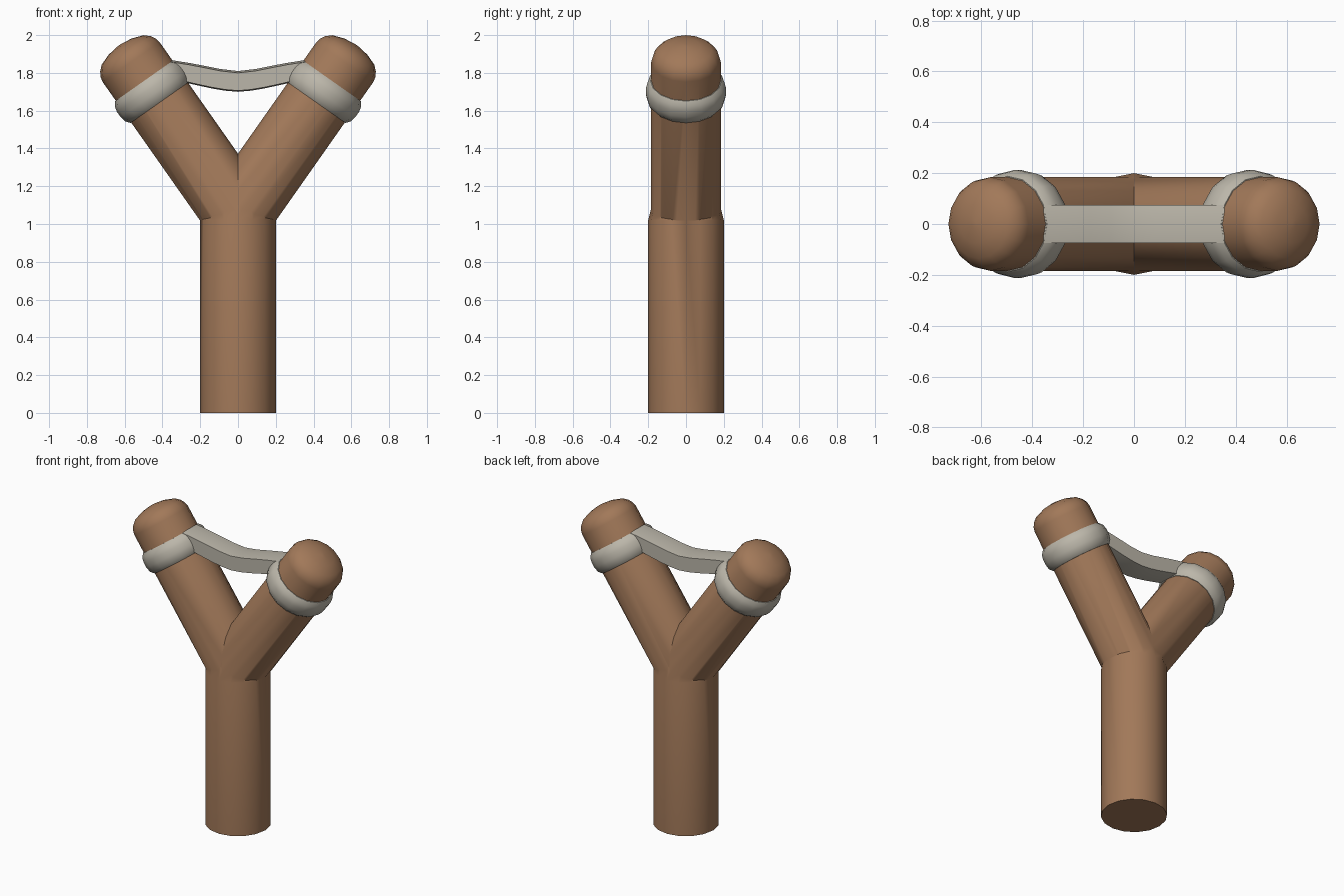
import bpy, bmesh, math
from mathutils import Matrix

if "Cube" in bpy.data.objects:
    bpy.data.objects.remove(bpy.data.objects["Cube"])

SIDES = 16
ANGLE = math.radians(35.1)


def material(name, color):
    m = bpy.data.materials.new(name)
    m.diffuse_color = (*color, 1)
    m.use_nodes = True
    m.node_tree.nodes["Principled BSDF"].inputs["Base Color"].default_value = m.diffuse_color
    return m


wood = material("wood", (0.36, 0.19, 0.10))
rubber = material("rubber", (0.50, 0.47, 0.40))


def finish(name, bm, mat):
    bmesh.ops.recalc_face_normals(bm, faces=bm.faces)
    me = bpy.data.meshes.new(name)
    bm.to_mesh(me)
    bm.free()
    me.materials.append(mat)
    ob = bpy.data.objects.new(name, me)
    bpy.context.collection.objects.link(ob)
    return ob


def smooth(ob):
    bpy.ops.object.select_all(action='DESELECT')
    ob.select_set(True)
    bpy.context.view_layer.objects.active = ob
    bpy.ops.object.shade_smooth_by_angle(angle=math.radians(40))


def revolve(name, profile, mat, matrix=Matrix(), closed=False):
    """Spin (radius, height) points round z; cap the ends or close the loop."""
    bm = bmesh.new()
    rings = [[bm.verts.new((r * math.cos(2 * math.pi * i / SIDES),
                            r * math.sin(2 * math.pi * i / SIDES), h))
              for i in range(SIDES)] for r, h in profile]
    pairs = list(zip(rings, rings[1:]))
    if closed:
        pairs.append((rings[-1], rings[0]))
    else:
        bm.faces.new(rings[0])
        bm.faces.new(rings[-1])
    for a, b in pairs:
        for i in range(SIDES):
            j = (i + 1) % SIDES
            bm.faces.new((a[i], a[j], b[j], b[i]))
    bm.transform(matrix)
    return finish(name, bm, mat)


def arm_matrix(side):
    return (Matrix.Scale(side, 4, (1, 0, 0))
            @ Matrix.Translation((-0.495, 0, 0.348))
            @ Matrix.Rotation(ANGLE, 4, 'Y'))


# Handle with a short taper into the fork
frame = revolve("forked_frame", [(0.2, 0), (0.2, 1.02), (0.18, 1.10)], wood)

# Two arms with domed tips, fused to the handle
arm_profile = [(0.184, 0.861), (0.184, 1.845), (0.178, 1.872), (0.163, 1.898),
               (0.136, 1.923), (0.075, 1.945), (0.012, 1.954)]
for side in (1, -1):
    arm = revolve("arm", arm_profile, wood, arm_matrix(side))
    mod = frame.modifiers.new("fuse", 'BOOLEAN')
    mod.operation = 'UNION'
    mod.solver = 'EXACT'
    mod.object = arm
    bpy.context.view_layer.objects.active = frame
    bpy.ops.object.modifier_apply(modifier=mod.name)
    bpy.data.objects.remove(arm)
smooth(frame)

# Rounded rubber wraps around the arms
wrap_profile = [(0.178, 1.583), (0.188, 1.583), (0.206, 1.605), (0.213, 1.638),
                (0.213, 1.672), (0.206, 1.702), (0.188, 1.724), (0.178, 1.724)]
for side, label in ((1, "right"), (-1, "left")):
    smooth(revolve(label + "_wrap", wrap_profile, rubber, arm_matrix(side), True))

# Sagging band: (top x, top z, bottom x, bottom z) from the middle outwards
half = [(0, 1.81, 0, 1.70), (0.09, 1.82, 0.07, 1.706), (0.17, 1.836, 0.14, 1.718),
        (0.26, 1.853, 0.21, 1.733), (0.355, 1.868, 0.285, 1.750)]
stations = [(-a, b, -c, d) for a, b, c, d in half[:0:-1]] + half
bm = bmesh.new()
loops = []
for tx, tz, bx, bz in stations:
    pts = [(tx, -0.075, tz - 0.010), (tx, 0, tz), (tx, 0.075, tz - 0.010),
           (bx, 0.075, bz + 0.006), (bx, 0, bz), (bx, -0.075, bz + 0.006)]
    loops.append([bm.verts.new(p) for p in pts])
for a, b in zip(loops, loops[1:]):
    for i in range(6):
        j = (i + 1) % 6
        bm.faces.new((a[i], a[j], b[j], b[i]))
bm.faces.new(loops[0])
bm.faces.new(loops[-1])
smooth(finish("elastic_band", bm, rubber))
